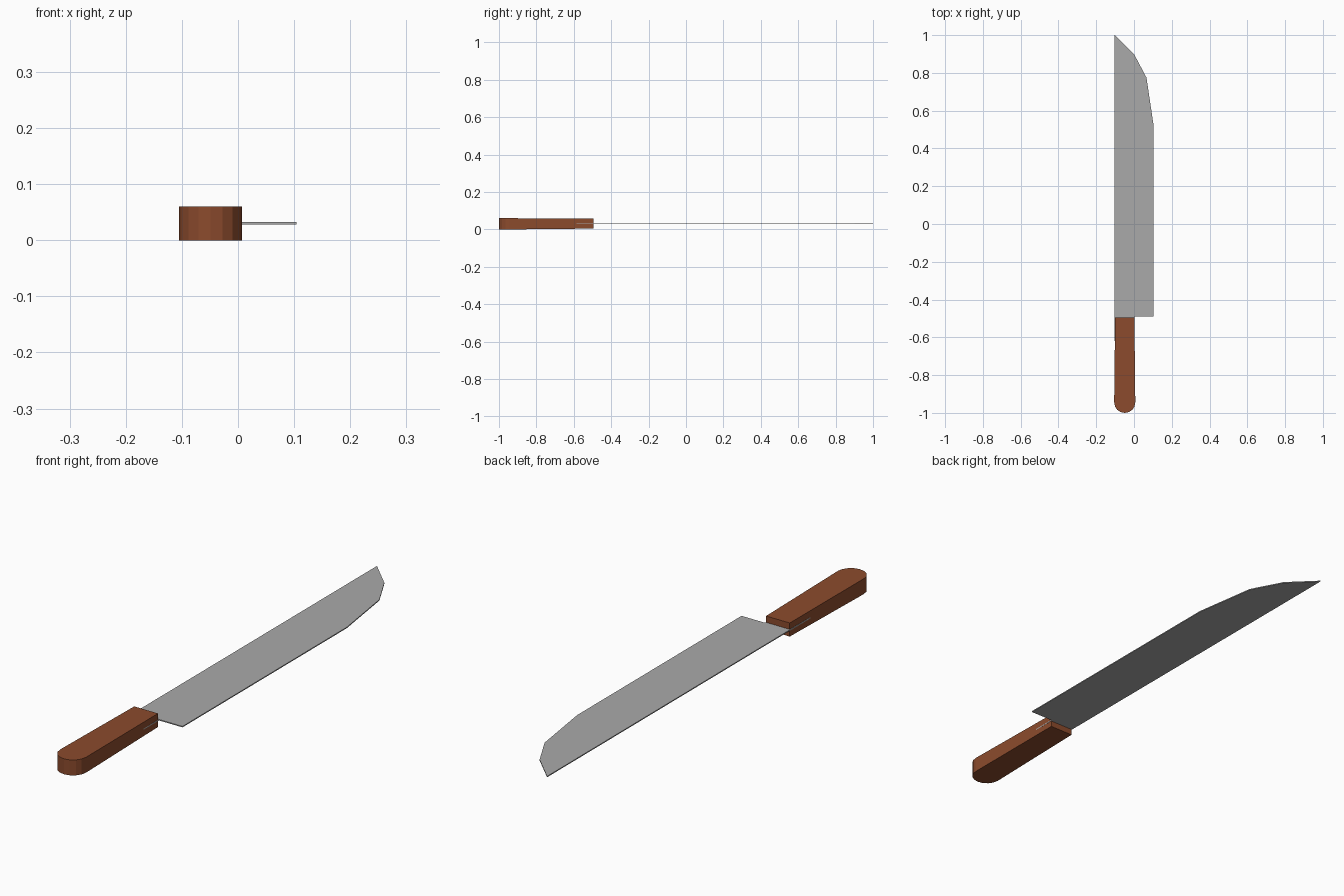
import bpy, bmesh, math

if "Cube" in bpy.data.objects:
    bpy.data.objects.remove(bpy.data.objects["Cube"])


def material(name, rgb):
    m = bpy.data.materials.new(name)
    m.diffuse_color = (*rgb, 1)
    m.use_nodes = True
    m.node_tree.nodes["Principled BSDF"].inputs["Base Color"].default_value = m.diffuse_color
    return m


def slab(name, outline, z0, z1, mat):
    """Flat prism from an xy outline."""
    bm = bmesh.new()
    face = bm.faces.new([bm.verts.new((x, y, z0)) for x, y in outline])
    ext = bmesh.ops.extrude_face_region(bm, geom=[face])
    for v in ext["geom"]:
        if isinstance(v, bmesh.types.BMVert):
            v.co.z = z1
    bmesh.ops.recalc_face_normals(bm, faces=bm.faces)
    me = bpy.data.meshes.new(name)
    bm.to_mesh(me)
    bm.free()
    me.materials.append(mat)
    ob = bpy.data.objects.new(name, me)
    bpy.context.collection.objects.link(ob)
    return ob


steel = material("steel grey", (0.40, 0.40, 0.40))
wood = material("brown wood", (0.26, 0.07, 0.026))

# Blade with curved cutting edge, and a tang just showing on the handle's sides
slab("blade", [(-0.102, 1.0), (-0.102, -0.62), (0.003, -0.62), (0.003, -0.49),
               (0.104, -0.49), (0.104, 0.52), (0.066, 0.775), (0.0, 0.90)],
     0.0285, 0.0325, steel)

# Handle: rounded butt, tapering slightly towards the blade
cx, r, cy = -0.049, 0.056, -0.944
arc = [(cx + r * math.cos(a), cy + r * math.sin(a))
       for a in (math.pi + math.pi * i / 8 for i in range(9))]
outline = [(-0.1, -0.495)] + arc + [(0.002, -0.495)]
handle = slab("handle", outline, 0.0, 0.06, wood)
for v in handle.data.vertices:
    if v.co.y > -0.6:
        v.co.z = 0.031 + (v.co.z - 0.03) * 0.88
